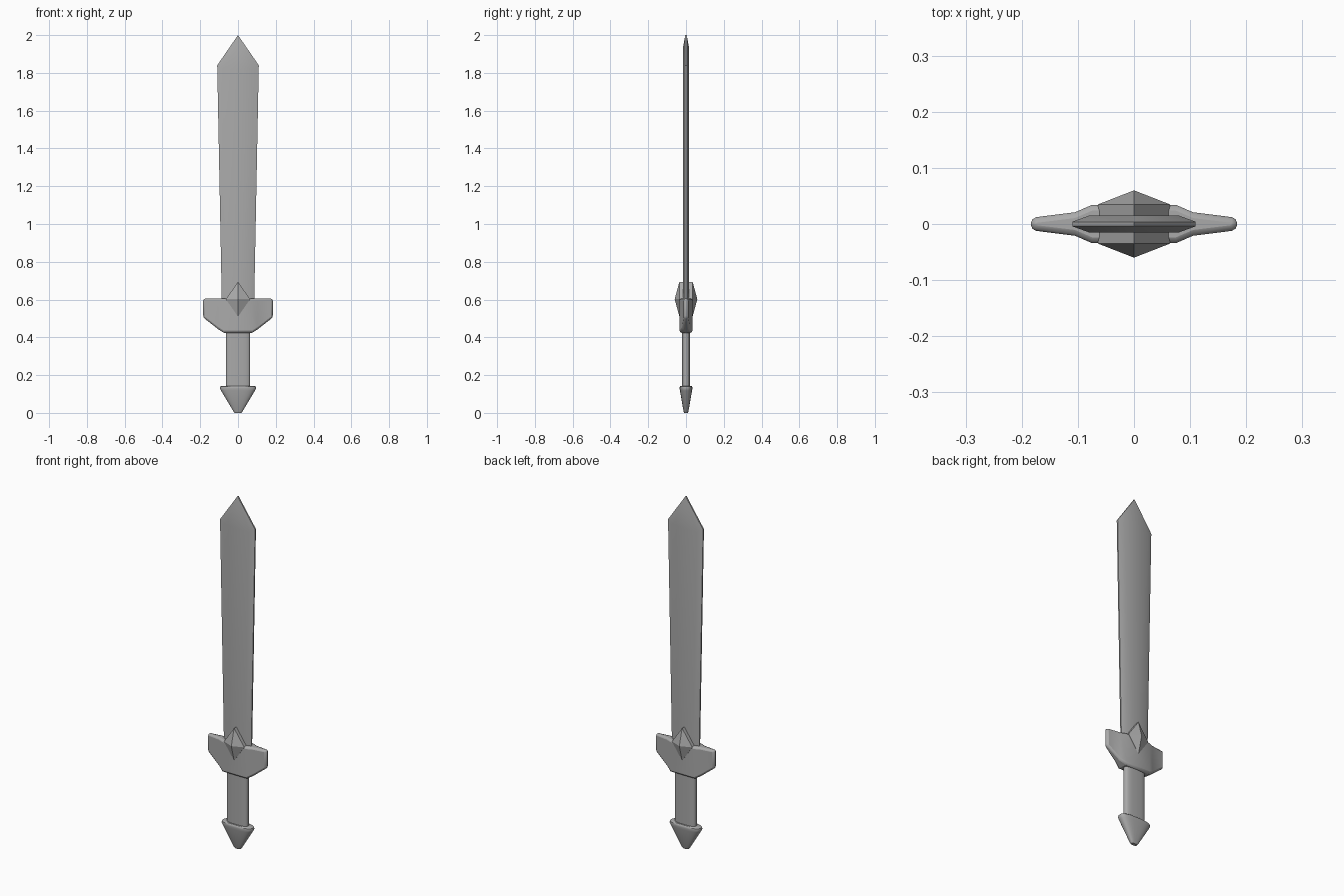
import bpy, bmesh
from math import cos, sin, tau, radians

old = bpy.data.objects.get("Cube")
if old:
    bpy.data.objects.remove(old)

steel = bpy.data.materials.new("plain grey")
steel.use_nodes = True
GREY = (0.4, 0.4, 0.4, 1)
steel.diffuse_color = GREY
steel.node_tree.nodes["Principled BSDF"].inputs["Base Color"].default_value = GREY


def loft(name, rings, angle=30, bevel=0):
    """Skin a row of equal point rings and close both ends."""
    bm = bmesh.new()
    rows = [[bm.verts.new(p) for p in ring] for ring in rings]
    for a, b in zip(rows, rows[1:]):
        for i in range(len(a)):
            j = (i + 1) % len(a)
            bm.faces.new((a[i], a[j], b[j], b[i]))
    bm.faces.new(rows[0])
    bm.faces.new(rows[-1])
    bmesh.ops.remove_doubles(bm, verts=bm.verts, dist=1e-5)
    bmesh.ops.recalc_face_normals(bm, faces=bm.faces)
    mesh = bpy.data.meshes.new(name)
    bm.to_mesh(mesh)
    bm.free()
    obj = bpy.data.objects.new(name, mesh)
    bpy.context.collection.objects.link(obj)
    mesh.materials.append(steel)
    if bevel:
        mod = obj.modifiers.new("soft edges", "BEVEL")
        mod.width, mod.segments = bevel, 2
        mod.limit_method, mod.angle_limit = "ANGLE", radians(35)
    bpy.ops.object.select_all(action="DESELECT")
    obj.select_set(True)
    bpy.context.view_layer.objects.active = obj
    bpy.ops.object.shade_smooth_by_angle(angle=radians(angle))


def outline(half, y):
    """Mirror a right-hand (x, z) profile, centred at both ends, into a ring."""
    left = [(-x, z) for x, z in half[-2:0:-1]]
    return [(x, y, z) for x, z in half + left]


def oval(rx, ry, z, power, n=32):
    """Rounded ring; a higher power makes it squarer."""
    def bend(v):
        return abs(v) ** (2 / power) * (1 if v >= 0 else -1)
    return [(rx * bend(cos(tau * i / n)), ry * bend(sin(tau * i / n)), z)
            for i in range(n)]


# Blade: thin rim with a raised, bevelled face on each side
edge = [(0, 0.5), (0.084, 0.5), (0.11, 1.84), (0, 2)]
flat = [(0, 0.5), (0.055, 0.5), (0.08, 1.82), (0, 1.94)]
loft("blade", [outline(flat, -0.015), outline(edge, -0.004),
               outline(edge, 0.004), outline(flat, 0.015)])

# Guard: thick centre tapering into thin wings
stations = [(0.184, 0.011, 0.505), (0.105, 0.021, 0.443), (0.075, 0.034, 0.424)]
sections = [(-x, y, z) for x, y, z in stations] + stations[::-1]
loft("guard", [[(x, -y, z), (x, y, z), (x, y, 0.605), (x, -y, 0.605)]
               for x, y, z in sections], bevel=0.01)

# Gem: diamond prism with a pyramid on front and back
diamond = [(0, 0.51), (0.064, 0.602), (0, 0.694)]
point = [(0, 0.602)] * 3
loft("gem", [outline(point, -0.06), outline(diamond, -0.035),
             outline(diamond, 0.035), outline(point, 0.06)], angle=20)

# Grip
loft("grip", [oval(0.064, 0.021, z, 3) for z in (0.12, 0.44)])

# Pommel: flat-topped taper with a rounded shoulder
pommel = [(0.018, 0.009, 0), (0.024, 0.013, 0.008), (0.09, 0.032, 0.118),
          (0.096, 0.034, 0.13), (0.094, 0.033, 0.139), (0.085, 0.029, 0.143)]
loft("pommel", [oval(rx, ry, z, 2.8) for rx, ry, z in pommel], angle=40)
